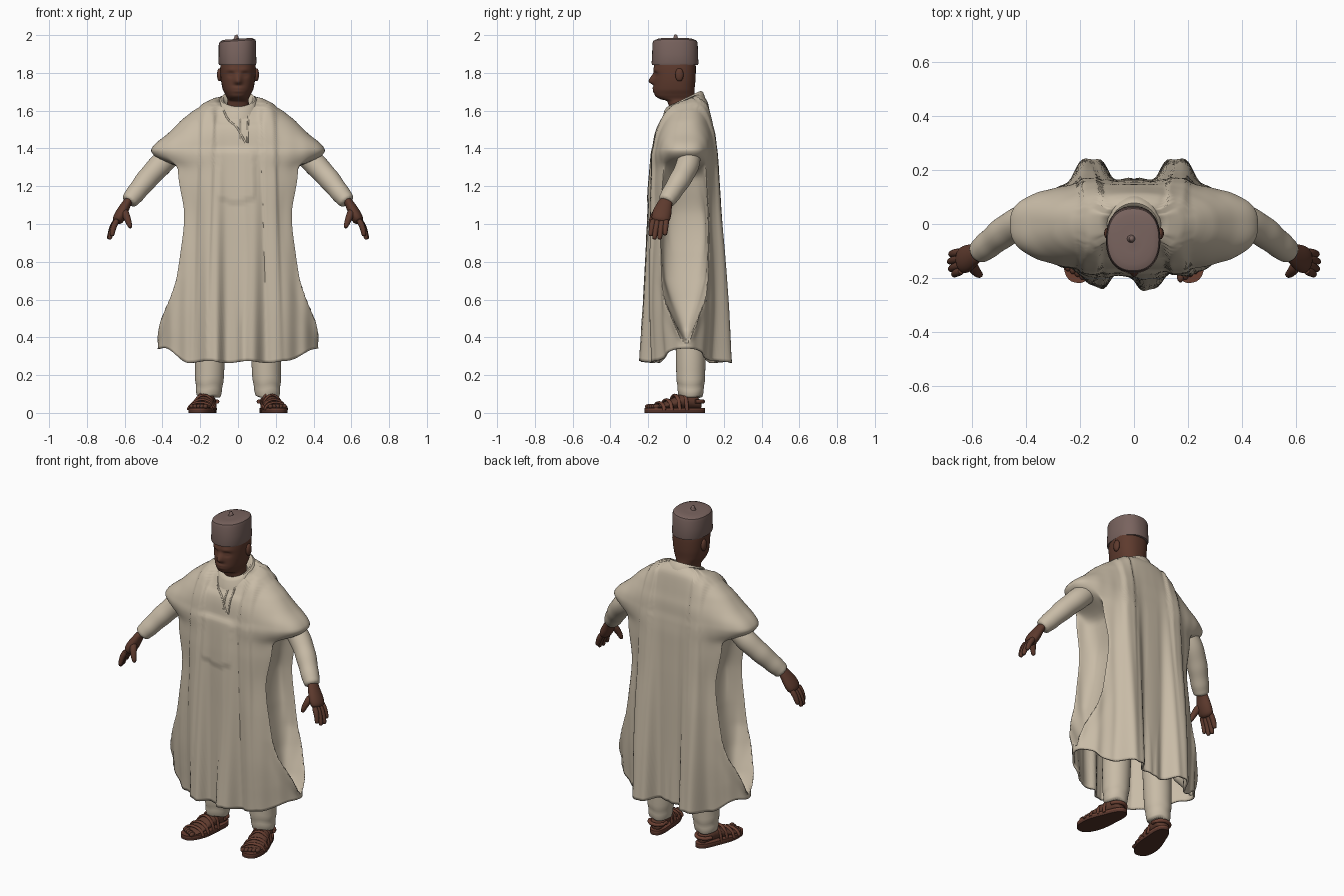
import bpy, bmesh, math
from mathutils import Vector, Matrix

if "Cube" in bpy.data.objects:
    bpy.data.objects.remove(bpy.data.objects["Cube"])

def material(name, rgb):
    m = bpy.data.materials.new(name)
    m.diffuse_color = (*rgb, 1)
    m.use_nodes = True
    m.node_tree.nodes["Principled BSDF"].inputs["Base Color"].default_value = m.diffuse_color
    return m

CLOTH = material("cream cloth", (.58, .50, .385))
SKIN = material("brown skin", (.112, .043, .027))
HAT = material("grey brown cap", (.19, .125, .112))
LEATHER = material("sandal leather", (.145, .05, .031))
SOLE = material("dark sole", (.085, .032, .022))

def clamp(v):
    return max(0.0, min(1.0, v))

def smooth(v):
    v = clamp(v)
    return v * v * (3 - 2 * v)

def gauss(v, s, power=2):
    return math.exp(-abs(v / s) ** power)

def lookup(table, z):
    """Catmull-Rom interpolation of the rows of a table sorted by falling height."""
    i = 0
    while i < len(table) - 2 and z < table[i + 1][0]:
        i += 1
    p1, p2 = table[i], table[i + 1]
    p0, p3 = table[max(i - 1, 0)], table[min(i + 2, len(table) - 1)]
    t = clamp((z - p1[0]) / (p2[0] - p1[0]))
    return [.5 * (2 * b + (c - a) * t + (2 * a - 5 * b + 4 * c - d) * t * t
            + (3 * b - a - 3 * c + d) * t ** 3)
            for a, b, c, d in zip(p0[1:], p1[1:], p2[1:], p3[1:])]

def ring(w, yf, yb, z, n=2.0, count=48):
    """Superellipse ring with separate front and back depth."""
    pts = []
    for k in range(count):
        a = 2 * math.pi * k / count
        c, s = math.cos(a), math.sin(a)
        x = math.copysign(abs(c) ** (2 / n), c) * w
        y = math.copysign(abs(s) ** (2 / n), s) * (yb if s > 0 else yf)
        pts.append(Vector((x, y, z)))
    return pts

def loft(name, rings, mat, caps=(True, True), angle=45, subsurf=0):
    bm = bmesh.new()
    rows = [[bm.verts.new(p) for p in r] for r in rings]
    n = len(rows[0])
    for a, b in zip(rows, rows[1:]):
        for k in range(n):
            bm.faces.new((a[k], a[(k + 1) % n], b[(k + 1) % n], b[k]))
    for use, row in zip(caps, (rows[0], rows[-1])):
        if use:
            bm.faces.new(row)
    bmesh.ops.recalc_face_normals(bm, faces=bm.faces)
    me = bpy.data.meshes.new(name)
    bm.to_mesh(me)
    bm.free()
    me.materials.append(mat)
    ob = bpy.data.objects.new(name, me)
    bpy.context.collection.objects.link(ob)
    bpy.ops.object.select_all(action='DESELECT')
    ob.select_set(True)
    bpy.context.view_layer.objects.active = ob
    bpy.ops.object.shade_smooth_by_angle(angle=math.radians(angle))
    if subsurf:
        mod = ob.modifiers.new("smooth", 'SUBSURF')
        mod.levels = mod.render_levels = subsurf
    return ob

def tube(name, pts, radii, mat, flat=1.0, sides=10, subsurf=1):
    pts = [Vector(p) for p in pts]
    rings = []
    for i, p in enumerate(pts):
        d = (pts[min(i + 1, len(pts) - 1)] - pts[max(i - 1, 0)]).normalized()
        u = d.cross(Vector((0, 1, 0)))
        u = (u if u.length > .1 else d.cross(Vector((0, 0, 1)))).normalized()
        v = d.cross(u)
        rings.append([p + radii[i] * (u * math.cos(a) * flat + v * math.sin(a))
                      for a in (2 * math.pi * k / sides for k in range(sides))])
    return loft(name, rings, mat, angle=80, subsurf=subsurf)

def ball(name, loc, size, mat):
    rings = []
    for i in range(1, 10):
        t = math.pi * i / 10
        s = math.sin(t)
        rings.append([p + Vector(loc) for p in
                      ring(size[0] * s, size[1] * s, size[1] * s, size[2] * math.cos(t), count=16)])
    return loft(name, rings, mat, angle=80)

# Robe: height, half width, front depth, back depth, squareness
ROBE = [(1.66, .10, .085, .075, 2), (1.64, .165, .10, .09, 2), (1.60, .235, .12, .115, 2.2),
        (1.55, .30, .135, .13, 2.4), (1.48, .37, .155, .145, 2.6), (1.41, .45, .165, .15, 2.7),
        (1.37, .45, .175, .155, 2.6), (1.30, .365, .18, .16, 2.6), (1.20, .335, .185, .162, 2.8),
        (1.05, .305, .188, .165, 3), (.85, .325, .188, .167, 3.2), (.60, .375, .188, .167, 2.8),
        (.42, .415, .188, .167, 2.2), (.27, .425, .188, .167, 1.9)]

def robe_ring(z, count=220):
    w, yf, yb, n = lookup(ROBE, z)
    t = clamp((1.6 - z) / 1.33)
    lip = .62 * clamp((z - .31) / .4) ** .6
    open_side = smooth((1.36 - z) / .12) * clamp(lip / .3)
    out = []
    for k, p in enumerate(ring(w, yf, yb, z, n, count)):
        a = 2 * math.pi * k / count
        s, sign = math.sin(a), math.copysign(1, p.x)
        side = abs(math.asin(max(-1, min(1, s))))
        # hollow arm opening with a rolled edge down each side
        push = .02 * gauss(side - lip, .13)
        if side < lip:
            push -= .11 * (1 - (side / lip) ** 2)
        p.x += sign * push * open_side
        # folded bands over the shoulders, pleats and hem bulges
        ax = abs(p.x)
        shift = ax - .04 * t
        band = smooth((shift - .115) / .014) * smooth((.205 - shift) / .02)
        face = smooth(abs(s) / .5)
        wave = .005 * math.sin(ax * 75) * t
        if s < 0:
            bulge = .062 * t ** 1.5 * (gauss(p.x + .135, .05, 3) + gauss(p.x - .055, .055, 3)
                                       + .35 * gauss(p.x - .23, .04))
            pocket = (.007 * smooth((.10 - abs(p.x + .01)) / .008) * smooth((1.40 - z) / .012)
                      * smooth((z - 1.10 - abs(p.x + .01) * .35) / .012))
            p.y -= face * (.014 * band * (1 - .6 * t) + bulge + wave + pocket)
        else:
            p.y += face * (.012 * band * (1 - t) + wave + .09 * t ** 1.4 * gauss(ax - .165, .07, 4))
        # raised shoulder bands, tilted neckline and curved hem
        top = smooth((z - 1.5) / .13)
        p.z += .008 * band * top + p.y * top * (.12 + .33 * smooth((.17 - ax) / .08))
        low = 1 - clamp((z - .27) / .4)
        p.z += low * (.07 * smooth((ax - .26) / .14) + .006 * math.sin(p.x * 30))
        out.append(p)
    return out

levels = [1.66 - .30 * i / 26 for i in range(27)] + [1.36 - 1.09 * i / 64 for i in range(1, 65)]
robe = loft("robe", [robe_ring(z) for z in levels], CLOTH, (False, False), 50)
solid = robe.modifiers.new("thickness", 'SOLIDIFY')
solid.thickness, solid.offset = .01, -1

# Inner shirt collar and neckline
loft("shirt_collar", [[Vector((p.x, p.y - .012, z + .48 * p.y)) for p in ring(w, w, w, z)]
     for w, z in ((.115, 1.61), (.102, 1.65), (.09, 1.662), (.08, 1.66), (.06, 1.62))], CLOTH)

def front_point(x, z):
    return min((p for p in robe_ring(z) if p.y < 0), key=lambda p: abs(p.x - x))

for name, x0, x1, z1 in (("neckline_left", -.075, .04, 1.43), ("neckline_right", .055, .05, 1.43),
                         ("shirt_placket", .015, .015, 1.45)):
    path = []
    for i in range(9):
        x = x0 + (x1 - x0) * i / 8
        p = front_point(x, 1.64 + (z1 - 1.64) * i / 8)
        path.append((x, p.y + .001, p.z))
    tube(name, path, [.005] * 9, CLOTH, 1, 8, 0)

# Head and neck
HEAD = [(1.87, .092, .168, .05), (1.82, .094, .17, .052), (1.76, .09, .17, .05),
        (1.71, .08, .17, .045), (1.678, .064, .163, .045), (1.662, .056, .14, .045),
        (1.652, .056, .10, .045), (1.56, .07, .075, .05)]

def head_ring(z):
    w, yf, yb = lookup(HEAD, z)
    cy = -.04
    pts = ring(w, yf + cy, yb - cy, z, 2.3, 72)
    for p in pts:
        p.y += cy
        if p.y < -.09:
            ax = abs(p.x)
            nose = gauss(p.x, .019) * smooth((1.81 - z) / .055) * smooth((z - 1.73) / .025)
            p.y -= .028 * nose + .006 * gauss(z - 1.815, .014) * gauss(ax - .035, .03)
            p.y -= .007 * gauss(p.x, .028) * (gauss(z - 1.719, .008) + gauss(z - 1.703, .008))
            p.y += .012 * gauss(ax - .037, .018) * gauss(z - 1.792, .014)
            p.y -= .007 * gauss(ax - .037, .012) * gauss(z - 1.79, .006)
    return pts

loft("head", [head_ring(1.87 - .006 * i) for i in range(52)], SKIN, angle=80)

# Round cap with a softly creased crown and a small tip
CAP = [(1.842, .097, .122), (1.852, .101, .124), (1.90, .099, .121), (1.955, .099, .12),
       (1.97, .095, .115), (1.98, .075, .09), (1.974, .04, .05), (1.982, .006, .008)]
loft("cap", [[p + Vector((-.003, -.058, (.07 * p.x if z > 1.93 else 0))) for p in ring(w, d, d, z, 2.3)]
     for z, w, d in CAP], HAT, angle=40)
tube("cap_tip", [(-.01, -.055, 1.975), (-.008, -.055, 1.99), (-.012, -.055, 2.0)],
     [.016, .011, .008], HAT, subsurf=0)

# Sandal and foot parts: distance along foot, half width, height
FOOT = [(.085, .028, .055), (.06, .044, .09), (.01, .047, .115), (-.05, .052, .09),
        (-.11, .06, .06), (-.16, .06, .045), (-.19, .046, .032)]

for side, tag in ((-1, "left"), (1, "right")):
    m = Matrix.Diagonal((side, 1, 1, 1))
    def mir(pts):
        return [m @ Vector(p) for p in pts]

    ball("ear_" + tag, (side * .097, -.035, 1.79), (.014, .022, .036), SKIN)

    # Shirt sleeve with wrinkles and cuff
    arm = [(.29, .02, 1.43), (.37, .02, 1.355), (.42, .008, 1.305), (.46, -.015, 1.262),
           (.49, -.035, 1.228), (.52, -.06, 1.19), (.545, -.08, 1.158), (.565, -.096, 1.135),
           (.582, -.108, 1.112)]
    tube("shirt_sleeve_" + tag, mir(arm), [.055, .062, .065, .058, .061, .052, .054, .047, .046],
         CLOTH, 1, 14, 2)

    # Hand
    tube("palm_" + tag, mir([(.572, -.10, 1.135), (.592, -.112, 1.105), (.607, -.122, 1.075),
         (.626, -.132, 1.04), (.645, -.138, 1.005)]), [.036, .04, .05, .055, .046], SKIN, .62, 12, 2)
    for i, (y, tx, ty, tz) in enumerate(((-.172, .668, -.188, .935), (-.150, .681, -.168, .918),
                                         (-.126, .685, -.140, .918), (-.104, .68, -.112, .940))):
        a, b = Vector((.635, y, 1.03)), Vector((tx, ty, tz))
        mid = a.lerp(b, .5) + Vector((.008, 0, .006))
        tube(f"finger_{i}_{tag}", mir([a, mid, b.lerp(mid, .15), b]), [.019, .017, .014, .010],
             SKIN, 1, 8, 1)
    tube("thumb_" + tag, mir([(.605, -.145, 1.075), (.59, -.172, 1.04), (.577, -.186, 1.005),
         (.567, -.19, .975)]), [.026, .021, .017, .011], SKIN, 1, 8, 1)

    # Trouser leg gathered at the ankle
    leg = [(.62, .13, .085), (.40, .145, .08), (.27, .15, .08), (.20, .15, .076), (.165, .153, .077),
           (.14, .152, .068), (.115, .155, .071), (.095, .155, .064), (.08, .155, .065)]
    loft("trouser_leg_" + tag, [[Vector((side * cx + p.x, p.y + .025, p.z + .006 * math.sin(p.x * 60)))
         for p in ring(r, r, r, z, count=28)] for z, cx, r in leg], CLOTH, angle=80, subsurf=1)

    # Foot, sole and straps, turned outward
    turn = Matrix.Translation((side * .168, 0, 0)) @ Matrix.Rotation(side * math.radians(13), 4, 'Z')
    foot = [[turn @ Vector((w * math.cos(a), y, .02 + (h - .02) * (.5 + .5 * math.sin(a))))
             for a in (2 * math.pi * k / 16 for k in range(16))] for y, w, h in FOOT]
    loft("foot_" + tag, foot, SKIN, angle=80, subsurf=1)
    outline = []
    for p in ring(.068, .163, .163, 0, 2.5, 40):
        waist = 1 - .22 * smooth((p.y + .06) / .15)
        outline.append(turn @ Vector((p.x * waist, p.y - .06, 0)))
    up = Vector((0, 0, 1))
    loft("sole_" + tag, [outline, [p + up * .014 for p in outline]], SOLE)
    loft("insole_" + tag, [[p + up * .014 for p in outline], [p + up * .026 for p in outline]], LEATHER)
    for i, (y, w, h) in enumerate(((-.145, .063, .053), (-.105, .063, .068), (-.06, .057, .092),
                                   (-.02, .053, .108))):
        arc = [turn @ Vector((w * math.cos(a), y + .012 * math.cos(a), .015 + (h - .012) * math.sin(a)))
               for a in (math.pi * k / 10 for k in range(11))]
        tube(f"strap_{i}_{tag}", arc, [.011] * 11, LEATHER, .6, 8, 0)
    heel = [turn @ Vector((.05 * math.cos(a), .04 + .052 * math.sin(a), .06))
            for a in (math.pi * k / 10 for k in range(11))]
    tube("heel_strap_" + tag, heel, [.011] * 11, LEATHER, 1, 8, 0)
    for i in range(5):
        x = side * (-.04 + .02 * i)
        ball(f"toe_{i}_{tag}", turn @ Vector((x, -.193 + .006 * i, .034)),
             (.013, .02, .013), SKIN)
